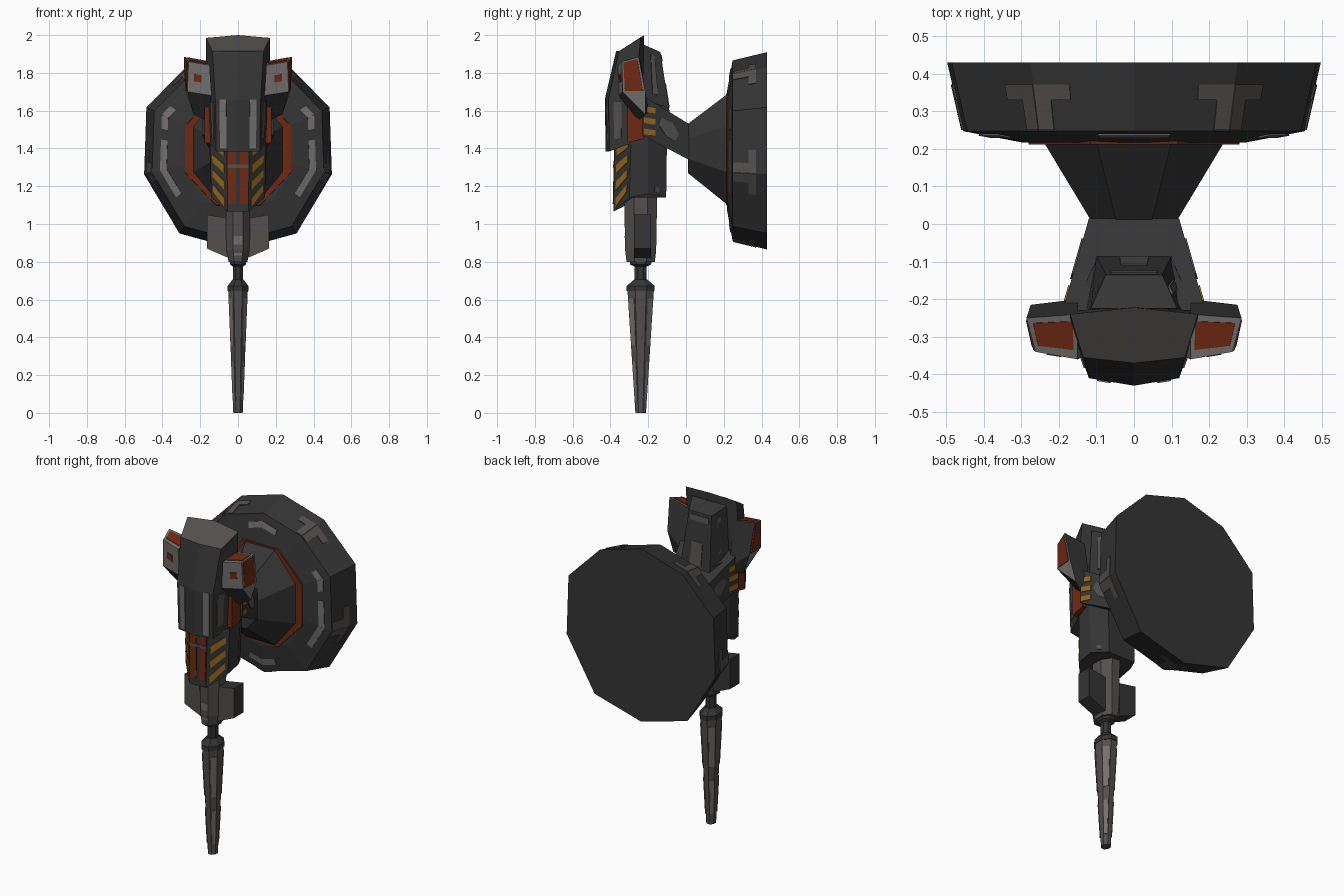
import bpy, bmesh, math
from mathutils import Vector as V

if "Cube" in bpy.data.objects:
    bpy.data.objects.remove(bpy.data.objects["Cube"])

COLS = {"charcoal": (.036, .035, .035), "iron_grey": (.085, .078, .075), "worn_grey": (.17, .16, .155),
        "rust_red": (.16, .022, .007), "hazard_orange": (.32, .14, .012)}
MATS = {}
for n, c in COLS.items():
    MATS[n] = bpy.data.materials.new(n)
    MATS[n].diffuse_color = (*c, 1)


def build(name, verts, faces, mat, rule=None, alt=None):
    bm = bmesh.new()
    vs = [bm.verts.new(v) for v in verts]
    for f in faces:
        bm.faces.new([vs[i] for i in f])
    bmesh.ops.recalc_face_normals(bm, faces=bm.faces)
    if rule:
        for f in bm.faces:
            f.material_index = 1 if rule(f.calc_center_median(), f.normal) else 0
    me = bpy.data.meshes.new(name)
    bm.to_mesh(me)
    bm.free()
    me.materials.append(MATS[mat])
    if alt:
        me.materials.append(MATS[alt])
    ob = bpy.data.objects.new(name, me)
    bpy.context.collection.objects.link(ob)
    return ob


def loft(name, rings, mat, rule=None, alt=None):
    n = len(rings[0])
    verts = [p for r in rings for p in r]
    faces = [[k*n+i, k*n+(i+1) % n, (k+1)*n+(i+1) % n, (k+1)*n+i]
             for k in range(len(rings)-1) for i in range(n)]
    faces += [list(range(n)), list(range(len(verts)-n, len(verts)))]
    return build(name, verts, faces, mat, rule, alt)


def sym(half):
    return half + [(-x, y, z) for x, y, z in reversed(half) if x > 0]


def ell(rx, ry, z, y=-.24):
    return [(rx*math.cos(a)/.924, y+ry*math.sin(a)/.924, z)
            for a in [math.pi/8+i*math.pi/4 for i in range(8)]]


def slab(name, pts, mat, t=.004):
    """Thin plate straddling a surface."""
    p = [V(q) for q in pts]
    n = (p[2]-p[0]).cross(p[-1]-p[1]).normalized()*t
    loft(name, [[q-n for q in p], [q+n for q in p]], mat)


def decal(name, quad, uvs, mat, mirror=True):
    """Painted plate on a quad; uvs is (u0,u1,v0,v1) or a list of uv points."""
    if not isinstance(uvs, list):
        a, b, c, d = uvs
        uvs = [(a, c), (b, c), (b, d), (a, d)]
    for s in (1, -1) if mirror else (1,):
        q = [V((p[0]*s, p[1], p[2])) for p in quad]
        slab(name, [(q[0]*(1-u)+q[1]*u)*(1-v)+(q[3]*(1-u)+q[2]*u)*v for u, v in uvs], mat)


def hazards(name, quad, n, lo=.1, hi=.9):
    for i in range(n):
        a, h = (i+.15)/(n+.5), .5/(n+.5)
        decal(name, quad, [(lo, a), (hi, a+h*.8), (hi, a+h*1.8), (lo, a+h)], "hazard_orange")


# ---- wall disc: ten-sided rim, shallow face, cone ----
HALF = [(0, .52), (.275, .44), (.485, .228), (.497, -.127), (.31, -.44), (0, -.525)]
OUT = HALF + [(-x, z) for x, z in reversed(HALF[1:-1])]
CZ = 1.39


def disc(k, y):
    return [(x*k, y, CZ+z*k) for x, z in OUT]


def octo(rx, rz, y, cz=1.395):
    return [(rx*math.cos(a)/.924, y, cz+rz*math.sin(a)/.924)
            for a in [math.pi/8+i*math.pi/4 for i in range(8)]]


loft("wall_disc", [disc(1, .43), disc(.915, .247), disc(.6, .217)], "charcoal")
loft("disc_red_ring", [octo(.285, .3, .235), octo(.28, .295, .212)], "rust_red")
loft("mount_cone", [octo(.24, .292, .218), octo(.115, .13, .01, 1.4)], "charcoal")

# worn strips bending round the disc corners, on the face and on the rim
front_o, front_i, back = disc(.915, .247), disc(.6, .217), disc(1, .43)
for i, ext in ((0, .42), (2, .25), (3, .55), (5, .35), (7, .55), (8, .25)):
    for j, e in ((i-1, ext), ((i+1) % 10, ext)):
        q = [front_o[i], front_o[j], front_i[j], front_i[i]]
        decal("face_worn_strip", q, (0, e, .27, .49), "worn_grey", False)
for i in (1, 3, 5, 7, 9):
    for j in (i-1, (i+1) % 10):
        q = [front_o[i], front_o[j], back[j], back[i]]
        decal("rim_worn_bar", q, (0, .36, .46, .68), "iron_grey", False)
        decal("rim_worn_stem", q, (0, .16, .02, .46), "iron_grey", False)

# ---- arm from cone to body ----
a0 = [(.19, -.23, 1.47), (.19, -.23, 1.68), (.12, .015, 1.53), (.12, .015, 1.34)]
loft("support_arm", [a0, [(-x, y, z) for x, y, z in a0]], "charcoal")
hazards("arm_hazard", [a0[0], V(a0[0]).lerp(a0[3], .3), V(a0[1]).lerp(a0[2], .3), a0[1]], 3)
decal("arm_worn_patch", a0[::-1], [(.3, .3), (.55, .22), (.75, .35), (.72, .6), (.5, .66), (.32, .5)], "iron_grey")

# ---- torso ----
tb = [(.055, -.385, 1.065), (.142, -.30, 1.14), (.142, -.2, 1.16), (.09, -.105, 1.14)]
tt = [(.06, -.375, 1.48), (.15, -.29, 1.48), (.155, -.2, 1.5), (.1, -.1, 1.5)]
tu = [(.06, -.35, 1.65), (.15, -.29, 1.65), (.15, -.2, 1.65), (.1, -.095, 1.62)]
loft("torso", [sym(tb), sym(tt), sym(tu)], "charcoal")
hazards("torso_hazard", [tb[0], tb[1], tt[1], tt[0]], 4, .15, .85)
decal("torso_red_panel", [(0, -.385, 1.065), tb[0], tt[0], (0, -.375, 1.48)], (.2, .92, .1, .82), "rust_red")
decal("torso_worn_bar", [(0, -.388, 1.065), (.055, -.388, 1.065), (.06, -.378, 1.48), (0, -.378, 1.48)],
      (0, 1, .56, .6), "iron_grey")
decal("torso_side_wear", [tb[2], tb[3], tt[3], tt[2]], (.35, .6, .05, .12), "iron_grey")
for s in (1, -1):
    loft("side_red_panel", [[(s*x, -.31, 1.43), (s*x, -.225, 1.45), (s*x, -.225, 1.64), (s*x, -.31, 1.62)]
                            for x in (.13, .178)], "rust_red")

# ---- backpack ----
b0 = [(.13, -.23, 1.58), (.1, -.085, 1.58)]
b1 = [(.115, -.225, 1.95), (.075, -.135, 1.91)]
loft("backpack", [sym(b0), sym(b1)], "charcoal")
decal("backpack_side_strip", [b0[0], b0[1], b1[1], b1[0]], (.4, .62, .3, .9), "iron_grey")
back_q = [(-.1, -.085, 1.58), b0[1], b1[1], (-.075, -.135, 1.91)]
decal("backpack_rear_patch", back_q, (.3, .7, .1, .5), "iron_grey", False)
decal("backpack_rear_bar", back_q, (.1, .9, .85, .95), "iron_grey", False)

# ---- upper front shell ----
s0 = [(0, -.425, 1.385), (.115, -.405, 1.385), (.155, -.28, 1.43), (.155, -.23, 1.46)]
s1 = [(0, -.43, 1.66), (.12, -.41, 1.66), (.17, -.27, 1.66), (.17, -.23, 1.66)]
s2 = [(0, -.37, 1.915), (.135, -.355, 1.915), (.17, -.24, 1.985), (.0001, -.222, 2.0)]
loft("front_shell", [sym(s0), sym(s1), sym(s2)], "charcoal",
     lambda c, n: n.z > .7, "iron_grey")
decal("shell_strip", [s0[0], s0[1], s1[1], s1[0]], (.52, .82, .05, 1), "worn_grey")
decal("shell_side_strip", [s0[1], s0[2], s1[2], s1[1]], (.2, .5, .2, .95), "iron_grey")

# ---- shoulder pods ----
wi = [(.15, -.36, 1.84), (.15, -.24, 1.86), (.15, -.2, 1.6), (.15, -.26, 1.54), (.14, -.355, 1.68)]
wo = [(.262, -.34, 1.86), (.286, -.25, 1.885), (.275, -.215, 1.7), (.235, -.215, 1.58), (.268, -.335, 1.7)]
for s in (1, -1):
    loft("shoulder_pod", [[(s*x, y, z) for x, y, z in r] for r in (wi, wo)], "worn_grey",
         lambda c, n: c.z < 1.66 or n.y > .6, "charcoal")
decal("pod_top_red", [wi[0], wi[1], wo[1], wo[0]], (.2, .85, .1, .9), "rust_red")
decal("pod_side_red", [wo[4], wo[2], wo[1], wo[0]], (.1, .9, .02, .95), "rust_red")
decal("pod_front_red", [wi[4], wo[4], wo[0], wi[0]], (.4, .72, .38, .62), "rust_red")

# ---- grip block with side plates ----
loft("grip_core", [ell(.05, .075, .8), ell(.062, .082, .86), ell(.066, .088, 1.18)],
     "iron_grey")
decal("grip_worn_patch", [(0, -.315, .82), (.025, -.315, .82), (.027, -.328, 1.08), (0, -.328, 1.08)],
      (0, .9, .05, .45), "worn_grey")
p = [(.05, .82), (.165, .87), (.165, 1.05), (.05, 1.03)]
for s in (1, -1):
    loft("grip_side_plate", [[(s*x, y, z) for x, z in p] for y in (-.275, -.185)],
         "charcoal", lambda c, n: n.y < -.7, "iron_grey")

# ---- barrel ----
loft("barrel_neck", [ell(.045, .06, .81), ell(.042, .055, .785), ell(.027, .032, .775), ell(.027, .032, .7)], "charcoal")
loft("barrel_collar", [ell(.03, .036, .705), ell(.055, .074, .672), ell(.055, .074, .645)], "charcoal")
b_top, b_bot = ell(.052, .07, .65), ell(.025, .028, 0)
loft("barrel", [b_top, b_bot], "iron_grey")
for i in range(0, 8, 2):
    q = [b_bot[i], b_bot[i+1], b_top[i+1], b_top[i]]
    for v0, v1 in ((.1, .42), (.55, .93)):
        decal("barrel_worn_strip", q, (.12, .88, v0, v1), "worn_grey", False)

for m in bpy.data.materials:
    if m.users and not m.is_grease_pencil:
        m.use_nodes = True
        m.node_tree.nodes["Principled BSDF"].inputs["Base Color"].default_value = m.diffuse_color
